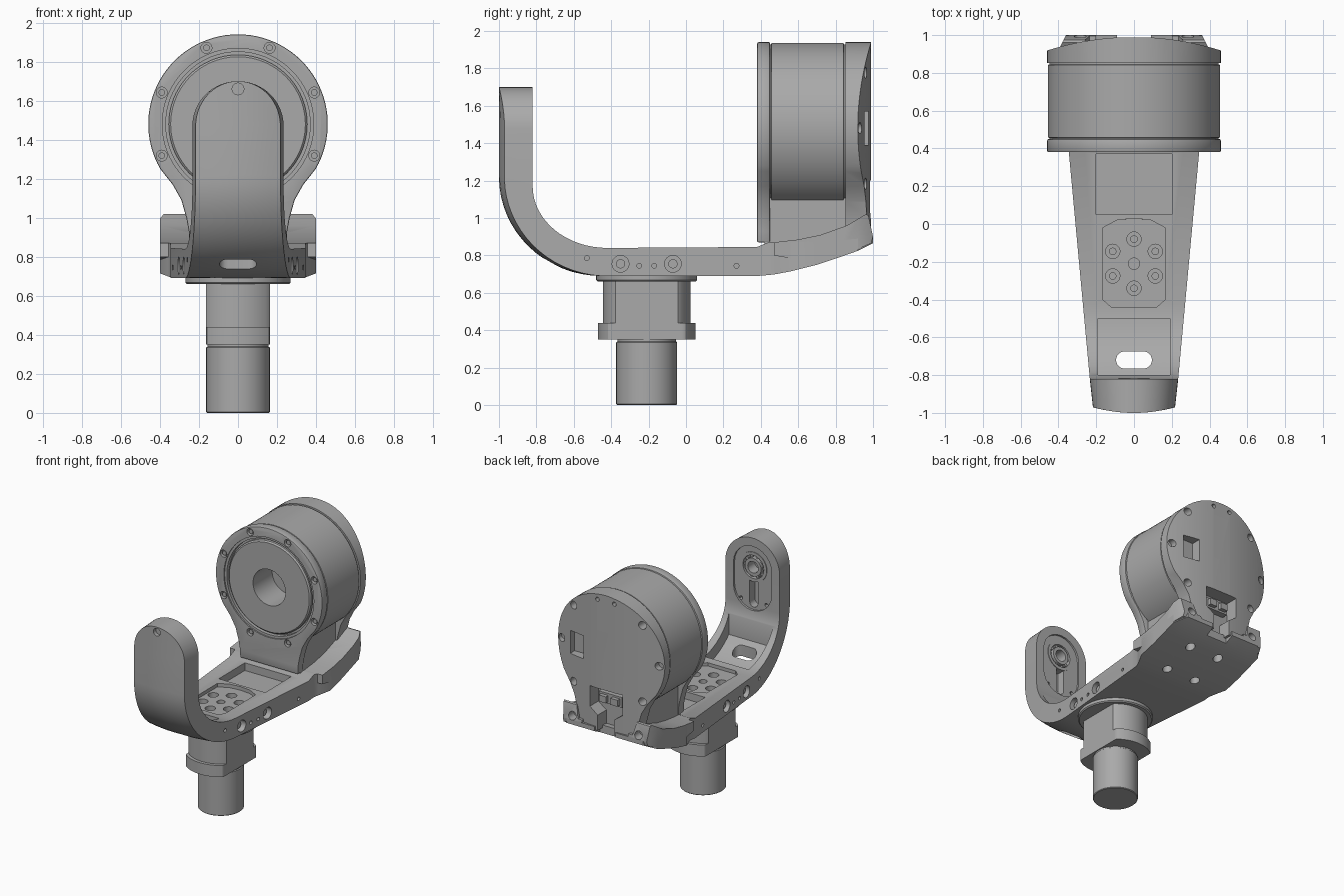
import bpy, bmesh
from math import sin, cos, pi, radians, hypot
from mathutils import Vector

if "Cube" in bpy.data.objects:
    bpy.data.objects.remove(bpy.data.objects["Cube"])

metal = bpy.data.materials.new("grey_metal")
metal.use_nodes = True
metal.diffuse_color = (0.4, 0.4, 0.4, 1)
metal.node_tree.nodes["Principled BSDF"].inputs["Base Color"].default_value = (0.4, 0.4, 0.4, 1)

AXIS_Z = 1.48      # height of the motor axis
SHAFT_Y = -0.21    # position of the mounting shaft


def make(name, bm):
    bmesh.ops.remove_doubles(bm, verts=bm.verts, dist=1e-5)
    bmesh.ops.recalc_face_normals(bm, faces=bm.faces)
    mesh = bpy.data.meshes.new(name)
    bm.to_mesh(mesh)
    bm.free()
    mesh.materials.append(metal)
    ob = bpy.data.objects.new(name, mesh)
    bpy.context.collection.objects.link(ob)
    return ob


def prism(name, pts, axis, lo, hi):
    """Extrude a flat outline along x, y or z."""
    place = {"x": lambda a, b, t: (t, a, b), "y": lambda a, b, t: (a, t, b),
             "z": lambda a, b, t: (a, b, t)}[axis]
    bm = bmesh.new()
    rings = [[bm.verts.new(place(a, b, t)) for a, b in pts] for t in (lo, hi)]
    n = len(pts)
    for ring in rings:
        bm.faces.new(ring)
    for i in range(n):
        j = (i + 1) % n
        bm.faces.new((rings[0][i], rings[0][j], rings[1][j], rings[1][i]))
    return make(name, bm)


def circle(a, b, r, n=24):
    return [(a + r * cos(2 * pi * i / n), b + r * sin(2 * pi * i / n)) for i in range(n)]


def rect(a0, a1, b0, b1):
    return [(a0, b0), (a1, b0), (a1, b1), (a0, b1)]


def capsule(a0, b0, a1, b1, r, n=12):
    """Outline of a slot from one centre to the other."""
    d = Vector((a1 - a0, b1 - b0)).normalized()
    side = Vector((-d.y, d.x))
    out = []
    for (a, b), sign in (((a1, b1), 1), ((a0, b0), -1)):
        for i in range(n + 1):
            t = pi * i / n
            v = sign * (-side * cos(t) + d * sin(t)) * r
            out.append((a + v.x, b + v.y))
    return out


def lathe(name, profile, axis, centre, steps=72):
    """Spin (radius, distance) points round y or z."""
    bm = bmesh.new()
    c = Vector(centre)
    way = Vector((0, 1, 0)) if axis == "y" else Vector((0, 0, 1))
    vs = [bm.verts.new(c + Vector((r, 0, 0)) + way * t) for r, t in profile]
    es = [bm.edges.new(p) for p in zip(vs, vs[1:])]
    bmesh.ops.spin(bm, geom=vs + es, cent=c, axis=way, angle=2 * pi, steps=steps, use_merge=True)
    return make(name, bm)


def apply(ob, mod):
    bpy.context.view_layer.objects.active = ob
    bpy.ops.object.modifier_apply(modifier=mod.name)


def cut(ob, outline, axis, lo, hi, op="DIFFERENCE"):
    cutter = prism("cutter", outline, axis, lo, hi)
    cutter.hide_render = True
    mod = ob.modifiers.new("cut", "BOOLEAN")
    mod.operation, mod.solver, mod.object = op, "EXACT", cutter
    apply(ob, mod)
    bpy.data.objects.remove(cutter)


def bevel(ob, width):
    mod = ob.modifiers.new("bevel", "BEVEL")
    mod.width, mod.segments, mod.limit_method, mod.angle_limit = width, 2, "ANGLE", radians(50)
    apply(ob, mod)


# Motor barrel with rotor disc, centre bore and grooves
lathe("motor_barrel", [(0, .62), (.14, .62), (.14, .385), (.345, .385), (.355, .395), (.355, .42),
      (.37, .42), (.37, .39), (.39, .39), (.39, .44), (.447, .44), (.447, .455), (.455, .458),
      (.455, .842), (.447, .845), (.447, .865), (0, .865)], "y", (0, 0, AXIS_Z), 96)

# Round outline with a neck, shared by front flange and rear cap
right = [(.25, .87), (.252, .93), (.265, 1.0), (.29, 1.09), (.335, 1.17)]
arc = [(.46 * cos(radians(a)), AXIS_Z + .46 * sin(radians(a))) for a in range(-30, 211, 4)]
teardrop = right + arc + [(-x, z) for x, z in reversed(right)]

flange = prism("front_flange", teardrop, "y", .38, .45)
bevel(flange, .008)
cut(flange, circle(0, AXIS_Z, .388, 96), "y", .3, .5)
for k in range(8):
    a = radians(22.5 + 45 * k)
    x, z = .423 * cos(a), AXIS_Z + .423 * sin(a)
    cut(flange, circle(x, z, .028), "y", .35, .41)
    prism("flange_screw", circle(x, z, .017, 12), "y", .39, .42)

prism("motor_neck", rect(-.245, .245, .86, 1.2), "y", .42, .87)

# Rear cap, domed across its width
cap = prism("rear_cap", teardrop, "y", .853, .988)
cut(cap, circle(0, -.52, 1.51, 360), "z", .5, 2.3, "INTERSECT")
for a in (0, 45, 80, 100, 135, 180, 225, 315):
    r = .016 if a in (80, 100) else .03
    cut(cap, circle(.42 * cos(radians(a)), AXIS_Z + .42 * sin(radians(a)), r), "y", .89, 1.1)
cut(cap, rect(.2, .33, 1.39, 1.57), "y", .9, 1.1)
cut(cap, [(-.07, .8), (.07, .8), (.07, .99), (.14, 1.04), (.14, 1.2), (-.14, 1.2),
          (-.14, 1.04), (-.07, .99)], "y", .88, 1.1)
prism("connector", rect(-.1, .1, 1.07, 1.15), "y", .86, .93)
for x in (-.05, .05):
    prism("connector_plug", rect(x - .03, x + .03, 1.085, 1.135), "y", .92, .96)


# Curved arm and base, lofted along its side profile
def half_width(y):
    return .22 + .0926 * (y + .97)


stations = []   # outer y, z, inner y, z, outer half width, inner half width, crown
for t in range(86, -1, -6):
    f, z = cos(radians(t)), 1.47 + .23 * sin(radians(t))
    stations.append((-1, z, -.82, z, f * half_width(-1), f * half_width(-.82), .03 * f * f))
for i in range(17):
    a = pi / 2 * i / 16
    oy, iy = -.45 - .55 * cos(a), -.42 - .40 * cos(a)
    stations.append((oy, 1.22 - .53 * sin(a), iy, 1.17 - .33 * sin(a),
                     half_width(oy), half_width(iy), .03 * cos(a)))
for y, lo, hi, w in ((.38, .69, .845, .345), (.44, .695, .87, .345), (.48, .70, .87, .36),
                     (.56, .715, .87, .4), (.7, .75, .875, .4), (.82, .79, .88, .4),
                     (.92, .825, .89, .4), (1.0, .865, .9, .33)):
    stations.append((y, lo, y, hi, w, w, 0))

bm = bmesh.new()
COLS = 9
loops = []
for oy, oz, iy, iz, ow, iw, crown in stations:
    d = hypot(iy - oy, iz - oz)
    ny, nz = (iy - oy) / d, (iz - oz) / d
    us = [-1 + 2 * i / (COLS - 1) for i in range(COLS)]
    outer = [bm.verts.new((u * ow, oy + ny * crown * u * u, oz + nz * crown * u * u)) for u in us]
    inner = [bm.verts.new((u * iw, iy, iz)) for u in reversed(us)]
    loops.append(outer + inner)
for a, b in zip(loops, loops[1:]):
    for i in range(len(a)):
        j = (i + 1) % len(a)
        bm.faces.new((a[i], a[j], b[j], b[i]))
bm.faces.new(loops[0])
bm.faces.new(loops[-1])
arm = make("arm_and_base", bm)

# Pockets in the floor, and the drain slot
floor = [(y, 1.22 - .46 * (1 - ((y + .45) / .48) ** 2) ** .5)
         for y in (-.8 + .03 * i for i in range(11))]
cut(arm, floor + [(-.5, 1.15), (-.8, 1.15)], "x", -.19, .19)
cut(arm, capsule(-.05, -.72, .05, -.72, .045), "z", .5, 1.0)
cut(arm, rect(-.2, .2, .05, .37), "z", .785, 1.0)
pad = [(-.165, -.40), (-.12, -.44), (.12, -.44), (.165, -.40), (.165, -.02), (.09, .02),
       (0, .03), (-.09, .02), (-.165, -.02)]
cut(arm, pad, "z", .815, 1.0)
cut(arm, circle(0, SHAFT_Y, .03), "z", .76, 1.0)
for k in range(6):
    a = radians(30 + 60 * k)
    x, y = .13 * cos(a), SHAFT_Y + .13 * sin(a)
    cut(arm, circle(x, y, .038), "z", .77, 1.0)
    prism("base_screw", circle(x, y, .02, 12), "z", .76, .785)

# Holes under the rear plate and its rear notch
for x in (-.13, .13):
    for y in (.53, .79):
        cut(arm, circle(x, y, .035), "z", .6, .83)
cut(arm, rect(-.09, .09, .93, 1.1), "z", .6, 1.2)

# Screw and pin holes along both sides
for y, z, r in ((-.35, .755, .045), (-.07, .755, .045), (-.53, .785, .013), (-.25, .745, .013),
                (-.17, .745, .013), (.27, .745, .013)):
    for s in (-1, 1):
        x = s * half_width(y)
        cut(arm, circle(y, z, r), "x", x - .05, x + .05)
        if r > .03:
            prism("side_screw", circle(y, z, r * .55, 16), "x", x - .055, x - .025) if s > 0 else \
                prism("side_screw", circle(y, z, r * .55, 16), "x", x + .025, x + .055)

# Bearing seat, cable groove and front hole in the arm tip
cut(arm, capsule(0, 1.3, 0, 1.47, .165), "y", -.835, -.7)
cut(arm, capsule(0, 1.19, 0, 1.45, .035), "y", -.9, -.7)
cut(arm, circle(0, 1.47, .115, 40), "y", -.91, -.7)
cut(arm, circle(0, 1.66, .03), "y", -1.1, -.97)
for x in (-.11, .11):
    cut(arm, circle(x, 1.2, .014, 12), "y", -.87, -.7)
for name, r0, r1, front in (("bearing_outer", .09, .115, -.83), ("bearing_inner", .045, .07, -.825)):
    lathe(name, [(r0, -.92), (r0, front), (r1, front), (r1, -.92), (r0, -.92)], "y", (0, 0, 1.47), 40)
for k in range(10):
    a = 2 * pi * k / 10
    prism("bearing_ball", circle(.08 * cos(a), 1.47 + .08 * sin(a), .012, 10), "y", -.92, -.845)

# Rear ears that clamp the neck
ear_side = [(.47, .80), (.47, .87), (.6, .885), (.72, .91), (.86, .96), (.96, 1.02), (.975, 1.015),
            (1.0, .9), (.99, .865), (.82, .79), (.7, .76)]
for s in (-1, 1):
    ear = prism("ear", ear_side, "x", min(s * .2, s * .4), max(s * .2, s * .4))
    cut(ear, [(s * .28, 1.1), (s * .1, 1.1), (s * .1, .92), (s * .235, .92)], "y", .4, 1.1)
    cut(ear, [(s * .41, .9), (s * .41, 1.1), (s * .31, 1.1)], "z", .7, 1.1)
    cut(ear, circle(s * .285, .93, .032), "y", .93, 1.1)

# Mounting disc, flatted collar and shaft
lathe("mounting_disc", [(0, .66), (.262, .66), (.27, .668), (.27, .695), (.262, .703), (0, .703)],
      "z", (0, SHAFT_Y, 0))
for name, r, lo, hi in (("collar_lower", .26, .35, .44), ("collar_upper", .235, .43, .67)):
    flats = [(max(-.163, min(.163, x)), y) for x, y in circle(0, SHAFT_Y, r, 96)]
    prism(name, flats, "z", lo, hi)
lathe("shaft", [(0, 0), (.158, 0), (.163, .005), (.163, .335), (.156, .34), (.156, .36), (0, .36)],
      "z", (0, SHAFT_Y, 0))

# Smooth shading with sharp edges kept
bpy.ops.object.select_all(action="DESELECT")
for ob in bpy.context.collection.objects:
    if ob.type == "MESH" and ob.data.materials and ob.data.materials[0] == metal:
        ob.select_set(True)
        bpy.context.view_layer.objects.active = ob
bpy.ops.object.shade_smooth_by_angle(angle=radians(30))
